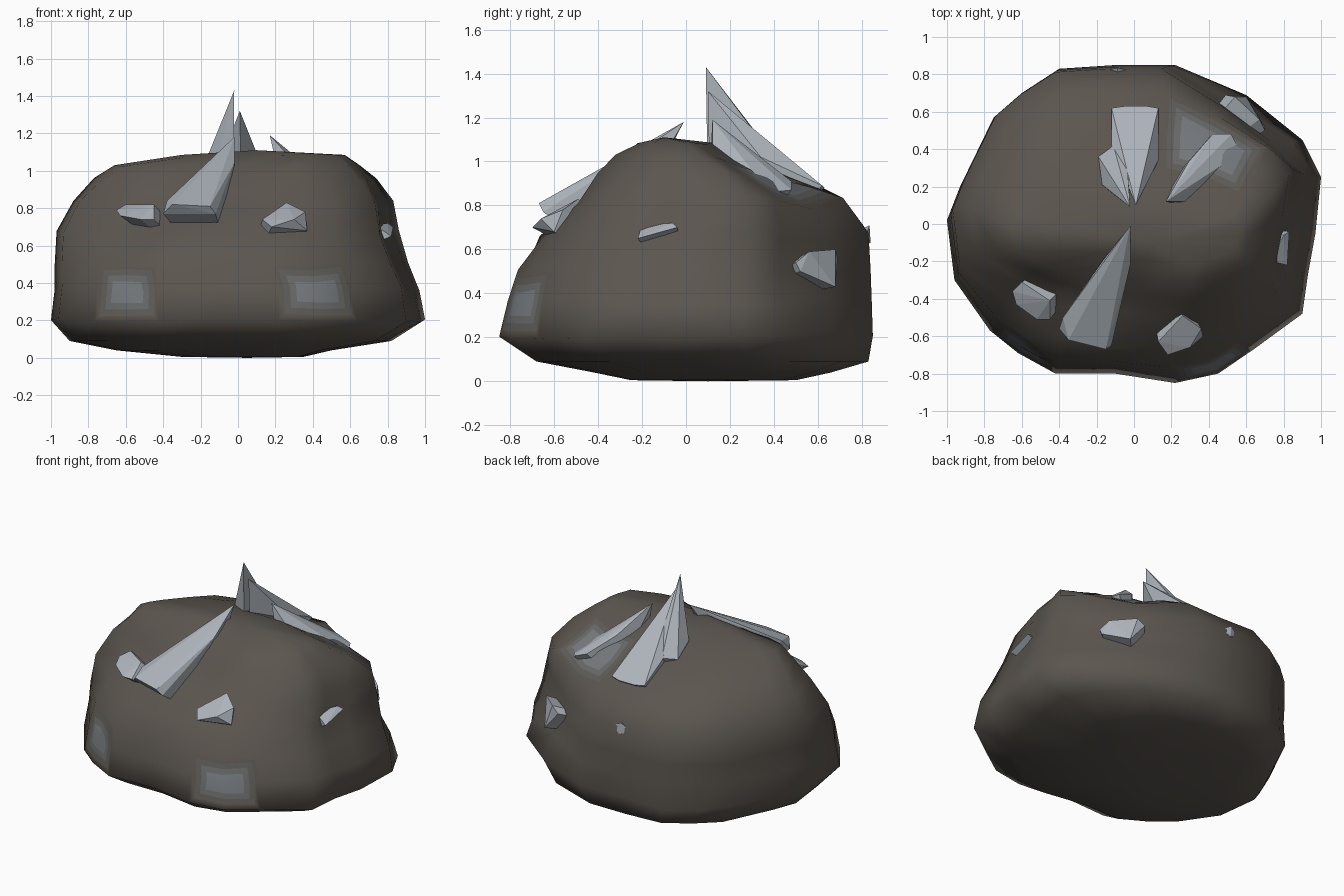
import bpy, bmesh, random
from mathutils import Vector

if "Cube" in bpy.data.objects:
    bpy.data.objects.remove(bpy.data.objects["Cube"])

random.seed(4)


def material(name, rgb):
    m = bpy.data.materials.new(name)
    m.diffuse_color = (*rgb, 1)
    m.use_nodes = True
    m.node_tree.nodes["Principled BSDF"].inputs["Base Color"].default_value = m.diffuse_color
    return m


STONE = material("stone", (0.105, 0.092, 0.078))
STAINS = [material(f"stain_{i}", c) for i, c in enumerate(
    ((.115, .108, .098), (.14, .142, .142), (.18, .195, .21)))]
ORE = material("ore", (0.42, 0.46, 0.50))


def finish(bm, name, mats, smooth):
    bmesh.ops.recalc_face_normals(bm, faces=bm.faces[:])
    me = bpy.data.meshes.new(name)
    bm.to_mesh(me)
    bm.free()
    for m in mats:
        me.materials.append(m)
    for p in me.polygons:
        p.use_smooth = smooth
    ob = bpy.data.objects.new(name, me)
    bpy.context.collection.objects.link(ob)
    return ob


# Boulder: one plan outline lofted through levels with their own extents
OUTLINE = [(-1, .02), (-.96, -.3), (-.77, -.57), (-.62, -.69), (-.42, -.8),
           (-.1, -.8), (.22, -.85), (.45, -.8), (.64, -.67), (.9, -.48),
           (.93, -.27), (.97, -.05), (1, .25), (.9, .45), (.62, .71),
           (.22, .85), (-.1, .85), (-.4, .83), (-.6, .7), (-.75, .57), (-.93, .2)]
LEVELS = [  # z, x min, x max, y min, y max
    (0.005, -.30, .35, -.25, .50), (.04, -.65, .50, -.42, .66),
    (.09, -.90, .82, -.68, .83), (.20, -1.0, 1.0, -.85, .85),
    (.37, -.98, .97, -.81, .845), (.51, -.98, .91, -.78, .84),
    (.67, -.97, .86, -.71, .83), (.83, -.88, .83, -.57, .73),
    (.95, -.77, .74, -.44, .50), (1.03, -.66, .65, -.34, .28),
    (1.085, -.30, .57, -.22, .12)]
DENTS = [  # centre, radius, depth: hollows around the ore
    ((-.58, -.48, .82), .42, .13), ((-.10, -.42, 1.0), .40, .09),
    ((.62, .62, .56), .42, .11), ((.45, .40, .98), .36, .045),
    ((.25, -.62, .76), .35, .07), ((.82, -.14, .70), .30, .03),
    ((0, .55, .95), .35, .04)]

bm = bmesh.new()
rings = []
for z, x0, x1, y0, y1 in LEVELS:
    ring = []
    for u, v in OUTLINE:
        j = random.uniform(-.012, .012)
        x = (x0 + x1) / 2 + u * (x1 - x0) / 2
        y = (y0 + y1) / 2 + v / .85 * (y1 - y0) / 2
        p = Vector((x, y, z + (j if .1 < z < 1 else 0)))
        pull = sum(d * max(0, 1 - ((p - Vector(c)).length / r) ** 2)
                   for c, r, d in DENTS)
        p += (Vector((0, 0, .4)) - p).normalized() * min(pull, .14)
        ring.append(bm.verts.new(p))
    rings.append(ring)
n = len(OUTLINE)
for a, b in zip(rings, rings[1:]):
    for i in range(n):
        k = (i + 1) % n
        bm.faces.new((a[i], a[k], b[k], b[i]))
for ring, c in ((rings[0], (.05, .1, 0)), (rings[-1], (.1, -.1, 1.11))):
    centre = bm.verts.new(c)
    for i in range(n):
        bm.faces.new((ring[i], ring[(i + 1) % n], centre))
bmesh.ops.recalc_face_normals(bm, faces=bm.faces[:])

# Pale mineral stains: nested insets around one corner of the boulder
for spot in ((-.62, -.68, .36), (.42, -.78, .36), (.33, .36, .97)):
    v = min(bm.verts, key=lambda v: (v.co - Vector(spot)).length)
    patch = list(v.link_faces)
    for level in range(1, 4):
        bmesh.ops.inset_region(bm, faces=patch, thickness=.035,
                               use_even_offset=True)
        for f in patch:
            f.material_index = level
finish(bm, "boulder", [STONE] + STAINS, True)


# Ore: convex hull of the exposed corners and their sunken copies
def shard(name, corners, depth=.14):
    bm = bmesh.new()
    core = Vector((0, .05, .3))
    for c in corners:
        p = Vector(c)
        bm.verts.new(p)
        if p.z < 1.1:
            bm.verts.new(p + (core - p).normalized() * depth)
    hull = bmesh.ops.convex_hull(bm, input=bm.verts[:])
    loose = {g for g in hull["geom_interior"] + hull["geom_unused"]
             if isinstance(g, bmesh.types.BMVert)}
    bmesh.ops.delete(bm, geom=list(loose), context='VERTS')
    finish(bm, name, [ORE], False)


# Long spikes radiating from the top
shard("front_spike", [(-.02, -.01, 1.18), (-.17, -.20, 1.03), (-.38, -.50, .84),
                      (-.40, -.56, .77), (-.35, -.62, .82), (-.15, -.67, .81),
                      (-.12, -.65, .77), (-.02, -.22, 1.04)])
shard("back_spike", [(.01, .10, 1.32), (-.12, .62, .89), (.13, .62, .89),
                     (-.05, .63, .88), (.07, .63, .88), (.13, .34, 1.02),
                     (.02, .12, 1.05), (-.12, .42, 1.0)])
shard("left_spike", [(-.02, .09, 1.43), (-.17, .21, 1.06), (-.19, .36, .99),
                     (-.11, .42, 1.0), (-.04, .36, 1.07), (-.03, .11, 1.05)])
shard("right_spike", [(.17, .12, 1.19), (.27, .12, 1.08), (.57, .38, .86),
                      (.52, .48, .87), (.42, .48, .91), (.29, .33, 1.02)])

# Small chips scattered around the sides
shard("front_left_chip", [(-.65, -.36, .79), (-.60, -.31, .82), (-.45, -.41, .82),
                          (-.45, -.51, .74), (-.52, -.51, .74), (-.63, -.43, .76)])
shard("front_right_chip", [(.13, -.63, .74), (.26, -.49, .83), (.36, -.56, .78),
                           (.37, -.60, .68), (.18, -.70, .70), (.30, -.66, .74)])
shard("right_chip", [(.83, -.04, .70), (.82, -.22, .65), (.73, -.20, .71),
                     (.80, -.06, .72)], .1)
shard("back_right_chip", [(.49, .69, .56), (.54, .68, .60), (.67, .56, .59),
                          (.70, .50, .54), (.70, .52, .50), (.60, .68, .43)], .1)
shard("back_chip", [(-.16, .82, .66), (-.09, .835, .71), (-.02, .82, .67),
                    (-.08, .84, .63)], .1)
